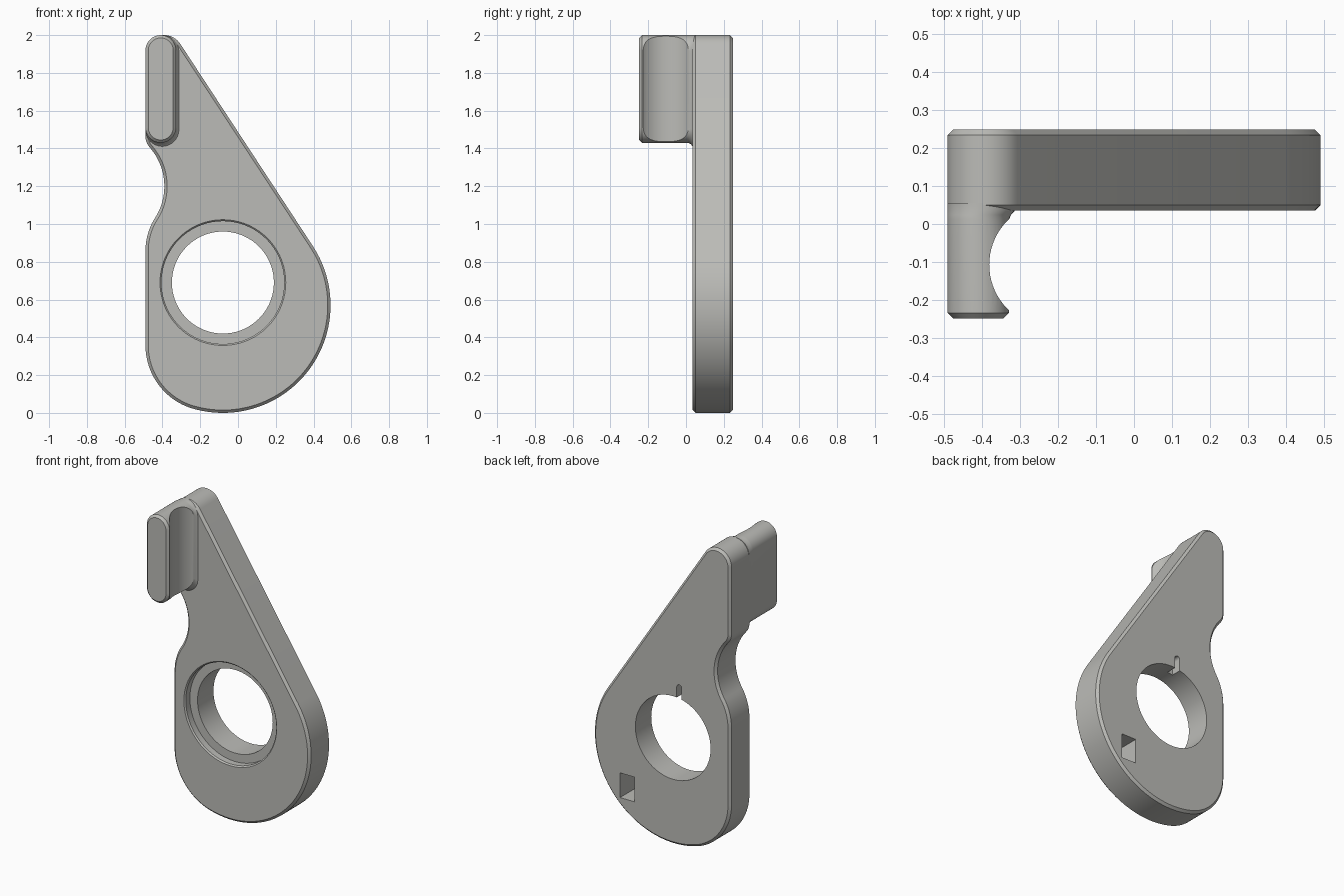
import bpy, bmesh, math
from mathutils import Vector

if "Cube" in bpy.data.objects:
    bpy.data.objects.remove(bpy.data.objects["Cube"])

grey = bpy.data.materials.new("warm grey")
grey.diffuse_color = (0.50, 0.50, 0.475, 1)
grey.use_nodes = True
grey.node_tree.nodes["Principled BSDF"].inputs["Base Color"].default_value = grey.diffuse_color


def arc(cx, cz, r, a0, a1, n):
    """Points on an arc in the x-z plane, angles in degrees."""
    angles = [math.radians(a0 + (a1 - a0) * i / n) for i in range(n + 1)]
    return [Vector((cx + r * math.cos(a), cz + r * math.sin(a))) for a in angles]


def inset(pts, d):
    """Move a counter-clockwise outline inwards by d."""
    out = []
    for i, p in enumerate(pts):
        e0 = (p - pts[i - 1]).normalized()
        e1 = (pts[(i + 1) % len(pts)] - p).normalized()
        n = Vector((-e0.y - e1.y, e0.x + e1.x)).normalized()
        out.append(p + n * d)
    return out


def loft(name, rings):
    """Closed solid through (y, outline) rings."""
    bm = bmesh.new()
    loops = [[bm.verts.new((p[0], y, p[1])) for p in pts] for y, pts in rings]
    for a, b in zip(loops, loops[1:]):
        for i in range(len(a)):
            j = (i + 1) % len(a)
            bm.faces.new((a[i], a[j], b[j], b[i]))
    bm.faces.new(loops[0])
    bm.faces.new(loops[-1])
    bmesh.ops.recalc_face_normals(bm, faces=bm.faces)
    mesh = bpy.data.meshes.new(name)
    bm.to_mesh(mesh)
    bm.free()
    mesh.materials.append(grey)
    ob = bpy.data.objects.new(name, mesh)
    bpy.context.collection.objects.link(ob)
    return ob


def activate(ob):
    bpy.ops.object.select_all(action='DESELECT')
    ob.select_set(True)
    bpy.context.view_layer.objects.active = ob


def cut(ob, cutter):
    activate(ob)
    mod = ob.modifiers.new("cut", 'BOOLEAN')
    mod.operation, mod.solver, mod.object = 'DIFFERENCE', 'EXACT', cutter
    bpy.ops.object.modifier_apply(modifier=mod.name)
    bpy.data.objects.remove(cutter)


def circle(cx, cz, r, n=72):
    return arc(cx, cz, r, 0, 360, n)[:-1]


def rect(x0, x1, z0, z1):
    return [(x0, z0), (x1, z0), (x1, z1), (x0, z1)]


def capsule(x0, x1, z0, z1):
    r, cx = (x1 - x0) / 2, (x0 + x1) / 2
    return arc(cx, z1 - r, r, 0, 180, 20) + arc(cx, z0 + r, r, 180, 360, 20)


# Lever plate: tangent arcs, counter-clockwise, with chamfered rims
tilt = 33.1
outline = (arc(-0.08, 0.57, 0.57, -105.8, tilt, 56)
           + arc(-0.39, 1.90, 0.10, tilt, 180, 20)
           + arc(-0.40, 1.465, 0.09, 180, 221.4, 8)
           + arc(-0.70, 1.20, 0.31, 41.4, -32.4, 24)[1:]
           + arc(-0.16, 0.857, 0.33, 147.6, 180, 10)[1:]
           + arc(-0.14, 0.358, 0.35, 180, 254.2, 24)[:-1])
rim = inset(outline, 0.015)
plate = loft("lever_plate", [(0.035, rim), (0.05, outline), (0.233, outline), (0.248, rim)])

# Pivot hole with a shallow counterbore at the front
hx, hz = -0.08, 0.69
cut(plate, loft("hole_cutter", [(-0.1, circle(hx, hz, 0.27)), (0.4, circle(hx, hz, 0.27))]))
cut(plate, loft("bore_cutter", [(0.0, circle(hx, hz, 0.333)), (0.035, circle(hx, hz, 0.333)),
                                (0.043, circle(hx, hz, 0.325)), (0.085, circle(hx, hz, 0.325))]))

# Back face: blind pocket and small keyway above the hole
cut(plate, loft("pocket_cutter", [(y, rect(0.195, 0.30, 0.20, 0.36)) for y in (0.09, 0.4)]))
cut(plate, loft("keyway_cutter", [(y, capsule(-0.143, -0.107, 0.90, 1.045)) for y in (0.18, 0.4)]))

# Finger post: capsule section, chamfered tip, flared foot
body = capsule(-0.49, -0.328, 1.43, 2.0)
post = loft("finger_post", [(-0.248, inset(body, 0.015)), (-0.233, body), (0.012, body),
                            (0.024, capsule(-0.49, -0.323, 1.424, 2.0)),
                            (0.036, capsule(-0.49, -0.312, 1.41, 2.0)),
                            (0.055, capsule(-0.49, -0.312, 1.41, 2.0))])

# Finger groove along the right side of the post
groove = loft("groove_cutter", [(-1.3, circle(-0.216, -0.107, 0.164)),
                                (-2.2, circle(-0.216, -0.107, 0.164))])
for v in groove.data.vertices:
    v.co = (v.co.x, v.co.z, -v.co.y)
groove.data.flip_normals()
bm = bmesh.new()
bm.from_mesh(groove.data)
bmesh.ops.recalc_face_normals(bm, faces=bm.faces)
bm.to_mesh(groove.data)
bm.free()
cut(post, groove)

for ob in (plate, post):
    activate(ob)
    bpy.ops.object.shade_smooth_by_angle(angle=math.radians(25))
